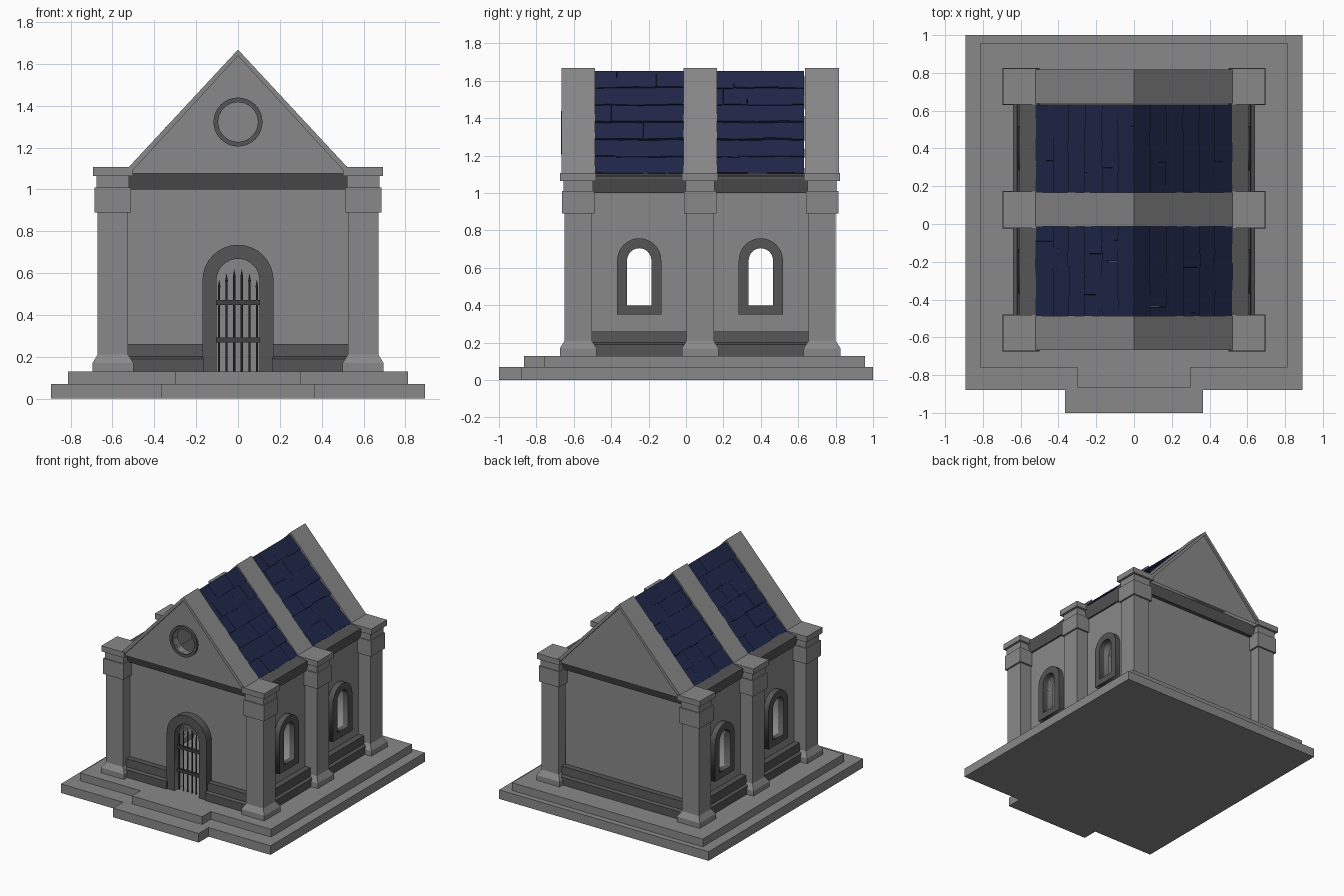
import bpy, bmesh, math, random
from mathutils import Matrix, Vector

if "Cube" in bpy.data.objects:
    bpy.data.objects.remove(bpy.data.objects["Cube"])

random.seed(4)
CY = 0.0755                      # centre of the building in y
BAYS = (-0.25, 0.4)              # window centres
PILLARS_Y = (CY - 0.652, CY, CY + 0.652)


def material(name, rgb):
    m = bpy.data.materials.new(name)
    m.diffuse_color = (*rgb, 1)
    m.use_nodes = True
    m.node_tree.nodes["Principled BSDF"].inputs["Base Color"].default_value = m.diffuse_color
    return m


STONE = material("stone", (0.25, 0.25, 0.25))
TRIM = material("dark_stone", (0.09, 0.09, 0.09))
IRON = material("iron", (0.05, 0.05, 0.05))
SLATE = material("navy_slate", (0.0145, 0.02, 0.068))


def finish(name, bm, mat=STONE):
    bmesh.ops.recalc_face_normals(bm, faces=bm.faces)
    me = bpy.data.meshes.new(name)
    bm.to_mesh(me)
    bm.free()
    me.materials.clear()
    me.materials.append(mat)
    ob = bpy.data.objects.new(name, me)
    bpy.context.collection.objects.link(ob)
    return ob


def prism(name, pts, vec, mat=STONE):
    """Extrude a planar outline along a vector."""
    bm = bmesh.new()
    f = bm.faces.new([bm.verts.new(p) for p in pts])
    r = bmesh.ops.extrude_face_region(bm, geom=[f], use_keep_orig=True)
    bmesh.ops.translate(bm, vec=vec, verts=[v for v in r["geom"] if isinstance(v, bmesh.types.BMVert)])
    return finish(name, bm, mat)


FRONT = Matrix(((1, 0, 0), (0, 0, -1), (0, 1, 0))).to_4x4()   # drawn in x, z
SIDE = Matrix(((0, 0, 1), (1, 0, 0), (0, 1, 0))).to_4x4()     # drawn in y, z


def plate(name, loops, a, b, plane, mat=STONE):
    """Flat slab with holes, spanning a..b across its plane."""
    cu = bpy.data.curves.new(name, 'CURVE')
    cu.dimensions, cu.fill_mode, cu.extrude = '2D', 'BOTH', abs(b - a) / 2
    for loop in loops:
        s = cu.splines.new('POLY')
        s.points.add(len(loop) - 1)
        for p, (u, v) in zip(s.points, loop):
            p.co = (u, v, 0, 1)
        s.use_cyclic_u = True
    tmp = bpy.data.objects.new(name + "_curve", cu)
    bpy.context.collection.objects.link(tmp)
    dg = bpy.context.evaluated_depsgraph_get()
    me = bpy.data.meshes.new_from_object(tmp.evaluated_get(dg))
    bpy.data.objects.remove(tmp)
    mid = (a + b) / 2
    off = (0, mid, 0) if plane is FRONT else (mid, 0, 0)
    me.transform(Matrix.Translation(off) @ plane)
    bm = bmesh.new()
    bm.from_mesh(me)
    bpy.data.meshes.remove(me)
    bmesh.ops.remove_doubles(bm, verts=bm.verts, dist=1e-5)
    return finish(name, bm, mat)


def rect(u0, u1, v0, v1):
    return [(u0, v0), (u1, v0), (u1, v1), (u0, v1)]


def arch(c, half, bottom, spring, n=16):
    top = [(c + half * math.cos(math.pi * i / n), spring + half * math.sin(math.pi * i / n)) for i in range(n + 1)]
    return [(c - half, bottom), (c + half, bottom)] + top


def circle(z, r, n=32):
    return [(r * math.cos(2 * math.pi * i / n), z + r * math.sin(2 * math.pi * i / n)) for i in range(n)]


# stepped base with a projecting front landing
def step(name, hx, y0, y1, ex, ey, z0, z1):
    o = [(hx, y1), (-hx, y1), (-hx, y0), (-ex, y0), (-ex, ey), (ex, ey), (ex, y0), (hx, y0)]
    prism(name, [(x, y, z0) for x, y in o], (0, 0, z1 - z0))


step("lower_step", 0.893, -0.88, 1.0, 0.365, -1.0, 0, 0.07)
step("upper_step", 0.813, -0.76, 0.957, 0.3, -0.865, 0.07, 0.13)

# pillars: square stacked profile
PROFILE = [(0.098, 0.13), (0.098, 0.17), (0.073, 0.21), (0.073, 0.89), (0.087, 0.89), (0.087, 1.01),
           (0.078, 1.01), (0.078, 1.065), (0.096, 1.065), (0.096, 1.108)]
for sx in (-1, 1):
    for y in PILLARS_Y:
        bm = bmesh.new()
        rings = [[bm.verts.new((sx * 0.598 + i * h, y + j * h, z)) for i, j in ((-1, -1), (1, -1), (1, 1), (-1, 1))]
                 for h, z in PROFILE]
        for lo, hi in zip(rings, rings[1:]):
            for k in range(4):
                bm.faces.new((lo[k], lo[k - 1], hi[k - 1], hi[k]))
        bm.faces.new(rings[0])
        bm.faces.new(rings[-1])
        finish("pillar", bm)

# walls with door and window openings
WF, WS = -0.565, 0.57            # outer faces of the front and side walls
WB = 2 * CY - WF
plate("front_wall", [rect(-0.57, 0.57, 0.1, 1.08), arch(0, 0.103, 0.12, 0.565)], WF, WF + 0.05, FRONT)
plate("back_wall", [rect(-0.57, 0.57, 0.1, 1.08)], WB - 0.05, WB, FRONT)
plate("door_frame", [arch(0, 0.17, 0.1, 0.565), arch(0, 0.103, 0.11, 0.565)], WF - 0.06, WF + 0.02, FRONT, TRIM)
for s in (-1, 1):
    plate("side_wall", [rect(WF, WB, 0.1, 1.09)] + [arch(c, 0.065, 0.4, 0.64) for c in BAYS],
          s * WS, s * (WS - 0.05), SIDE)
    for c in BAYS:
        plate("window_frame", [arch(c, 0.118, 0.35, 0.64), arch(c, 0.065, 0.4, 0.64)],
              s * (WS - 0.01), s * (WS + 0.042), SIDE, TRIM)

# skirting and cornice strips between the pillars
SKIRT = [(-0.01, 0.13), (0.07, 0.13), (0.07, 0.19), (0.05, 0.2), (0.045, 0.26), (-0.01, 0.26)]
CORNICE = [(-0.01, 1.0), (0.03, 1.0), (0.055, 1.075), (-0.01, 1.085)]
EAVE = [(-0.06, 1.0), (0.012, 1.0), (0.035, 1.075), (0.035, 1.09), (-0.06, 1.105)]
for x0, x1 in ((-0.53, -0.165), (0.165, 0.53)):
    prism("front_skirting", [(x0, WF - o, z) for o, z in SKIRT], (x1 - x0, 0, 0), TRIM)
prism("back_skirting", [(-0.53, WB + o, z) for o, z in SKIRT], (1.06, 0, 0), TRIM)
prism("front_cornice", [(-0.53, WF - o, z) for o, z in CORNICE], (1.06, 0, 0), TRIM)
prism("back_cornice", [(-0.53, WB + o, z) for o, z in CORNICE], (1.06, 0, 0), TRIM)
for s in (-1, 1):
    for y0, y1 in zip(PILLARS_Y, PILLARS_Y[1:]):
        for name, prof in (("side_skirting", SKIRT), ("side_cornice", EAVE)):
            prism(name, [(s * (WS + o), y0 + 0.07, z) for o, z in prof], (0, y1 - y0 - 0.14, 0), TRIM)

# gable ribs, tympanums and the round window
RIB = [(-0.53, 1.08), (-0.53, 1.098), (0, 1.668), (0.53, 1.098), (0.53, 1.08), (0.513, 1.08), (0, 1.638), (-0.513, 1.08)]
for y in PILLARS_Y:
    prism("roof_rib", [(x, y - 0.09, z) for x, z in RIB], (0, 0.18, 0))
TRI = [(-0.52, 1.075), (0.52, 1.075), (0, 1.65)]
plate("front_gable", [TRI, circle(1.322, 0.095)], -0.65, -0.6, FRONT)
plate("back_gable", [TRI], 2 * CY + 0.6, 2 * CY + 0.65, FRONT)
plate("round_window_frame", [circle(1.322, 0.117), circle(1.322, 0.095)], -0.668, -0.6, FRONT, TRIM)

# iron gate: spiked bars and two rails
bm = bmesh.new()
GY = WF - 0.02
for x, top in ((0.018, 0.62), (0.055, 0.60), (0.09, 0.57)):
    for s in (-1, 1):
        for r1, r2, z0, z1 in ((0.005, 0.005, 0.13, top - 0.04), (0.007, 0.0, top - 0.04, top)):
            bmesh.ops.create_cone(bm, cap_ends=True, segments=8, radius1=r1, radius2=r2, depth=z1 - z0,
                                  matrix=Matrix.Translation((s * x, GY, (z0 + z1) / 2)))
for z in (0.28, 0.46):
    bmesh.ops.create_cube(bm, size=1, matrix=Matrix.Translation((0, GY, z)) @ Matrix.Diagonal((0.206, 0.02, 0.024, 1)))
finish("gate", bm, IRON)

# roof slates: overlapping rows of uneven tiles on both slopes
ROWS = 6
down = Vector((0.515, 0, -0.554))
length = down.length
down.normalize()
out = Vector((0.554, 0, 0.515)).normalized()
for s in (-1, 1):
    for y0, y1 in ((-0.488, -0.013), (0.165, 0.632)):
        bm = bmesh.new()
        for row in range(ROWS):
            inner = [y0 + (y1 - y0) * (k + (0.3 if row % 2 else -0.1)) / 4 + random.uniform(-0.02, 0.02)
                     for k in range(0 if row % 2 else 1, 4)]
            edges = [y0] + inner + [y1]
            lower = 0.003 if row in (2, 3, 5) else -0.003
            for a, b in zip(edges, edges[1:]):
                lift = random.uniform(0, 0.003)
                top = max(0, row / ROWS * length - 0.025)
                end = (row + 1) / ROWS * length + random.uniform(-0.004, 0.004)
                vs = []
                for h in (-0.016, 0.002):
                    for t, y, e in ((top, a, -0.012), (end, a, lower), (end, b, lower), (top, b, -0.012)):
                        p = Vector((0, 0, 1.658)) + down * (t + random.uniform(-0.003, 0.003) * (t > 0))
                        p += out * (h + e + lift)
                        vs.append(bm.verts.new((s * max(p.x, 0), y + random.uniform(-0.001, 0.001), p.z)))
                for q in ((0, 1, 2, 3), (4, 5, 6, 7), (0, 1, 5, 4), (1, 2, 6, 5), (2, 3, 7, 6), (3, 0, 4, 7)):
                    bm.faces.new([vs[i] for i in q])
        finish("roof_slates", bm, SLATE)
